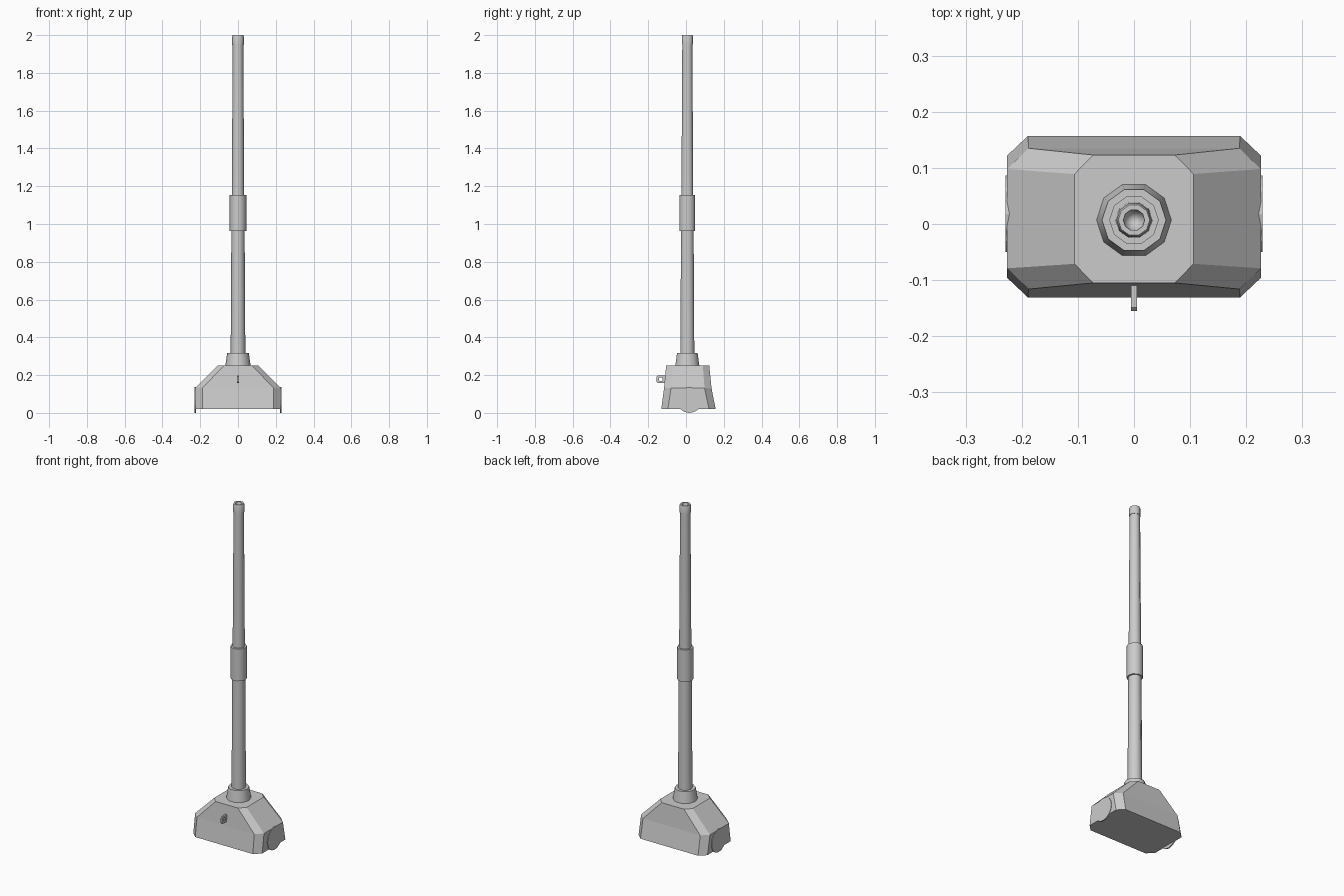
import bpy, bmesh, math

if "Cube" in bpy.data.objects:
    bpy.data.objects.remove(bpy.data.objects["Cube"])

AXIS_Y = 0.007  # pole axis sits slightly behind the centre


def add_object(name, bm, smooth=False):
    bmesh.ops.recalc_face_normals(bm, faces=bm.faces)
    mesh = bpy.data.meshes.new(name)
    bm.to_mesh(mesh)
    bm.free()
    obj = bpy.data.objects.new(name, mesh)
    bpy.context.collection.objects.link(obj)
    if smooth:
        bpy.ops.object.select_all(action='DESELECT')
        obj.select_set(True)
        bpy.context.view_layer.objects.active = obj
        bpy.ops.object.shade_smooth_by_angle(angle=math.radians(50))
    return obj


def loft(name, rings, smooth=False):
    """Skin equal-length rings; a one-point ring closes to a tip."""
    bm = bmesh.new()
    loops = [[bm.verts.new(p) for p in ring] for ring in rings]
    for a, b in zip(loops, loops[1:]):
        n = len(a)
        for i in range(n):
            j = (i + 1) % n
            if len(b) == 1:
                bm.faces.new((a[i], a[j], b[0]))
            else:
                bm.faces.new((a[i], a[j], b[j], b[i]))
    for end in (loops[0], loops[-1]):
        if len(end) > 2:
            bm.faces.new(end)
    return add_object(name, bm, smooth)


def lathe(name, profile, sides):
    rings = []
    for r, z in profile:
        if r == 0:
            rings.append([(0, AXIS_Y, z)])
        else:
            rings.append([(r * math.cos(math.tau * i / sides),
                           AXIS_Y + r * math.sin(math.tau * i / sides), z)
                          for i in range(sides)])
    return loft(name, rings, smooth=True)


def chamfered_ring(x, front, back, cx, cy, z):
    return [(x, front + cy, z), (x, back - cy, z), (x - cx, back, z),
            (-x + cx, back, z), (-x, back - cy, z), (-x, front + cy, z),
            (-x + cx, front, z), (x - cx, front, z)]


# Weighted base with sloping shoulders
loft("base", [
    chamfered_ring(0.226, -0.131, 0.157, 0.037, 0.035, 0.02),
    chamfered_ring(0.226, -0.116, 0.135, 0.038, 0.037, 0.132),
    chamfered_ring(0.106, -0.105, 0.123, 0.033, 0.034, 0.252)])

# Collar and telescoping pole
lathe("collar", [(0.067, 0.25), (0.057, 0.318)], 10)
lathe("lower_pole", [(0.039, 0.31), (0.035, 0.97)], 10)
lathe("sleeve", [(0.044, 0.962), (0.044, 1.153)], 10)
lathe("upper_pole", [(0.033, 1.14), (0.028, 1.96)], 10)
# Socket at the pole tip
lathe("tip_socket", [(0.031, 1.95), (0.031, 1.992), (0.028, 2.0),
                     (0.019, 2.0), (0.018, 1.985), (0.0, 1.965)], 10)

# Thin wheel discs on both ends
for side, label in ((-1, "left"), (1, "right")):
    rings = [[(side * x, 0.018 + 0.068 * math.cos(math.tau * i / 16),
               0.068 + 0.068 * math.sin(math.tau * i / 16)) for i in range(16)]
             for x in (0.222, 0.229)]
    loft(label + "_wheel", rings)

# Hook eye on the front: square-cornered ring swept as a flat plate
outer = [(-0.105, 0.157), (-0.149, 0.157), (-0.155, 0.163),
         (-0.155, 0.192), (-0.149, 0.198), (-0.105, 0.198)]
inner = [(-0.124, 0.169), (-0.14, 0.169), (-0.144, 0.173),
         (-0.144, 0.183), (-0.14, 0.187), (-0.124, 0.187)]
bm = bmesh.new()
loops = [[bm.verts.new((x, y, z)) for y, z in pts]
         for pts, x in ((outer, -0.005), (outer, 0.005),
                        (inner, 0.005), (inner, -0.005))]
for a, b in zip(loops, loops[1:] + loops[:1]):
    for i in range(6):
        j = (i + 1) % 6
        bm.faces.new((a[i], a[j], b[j], b[i]))
add_object("hook_eye", bm)
